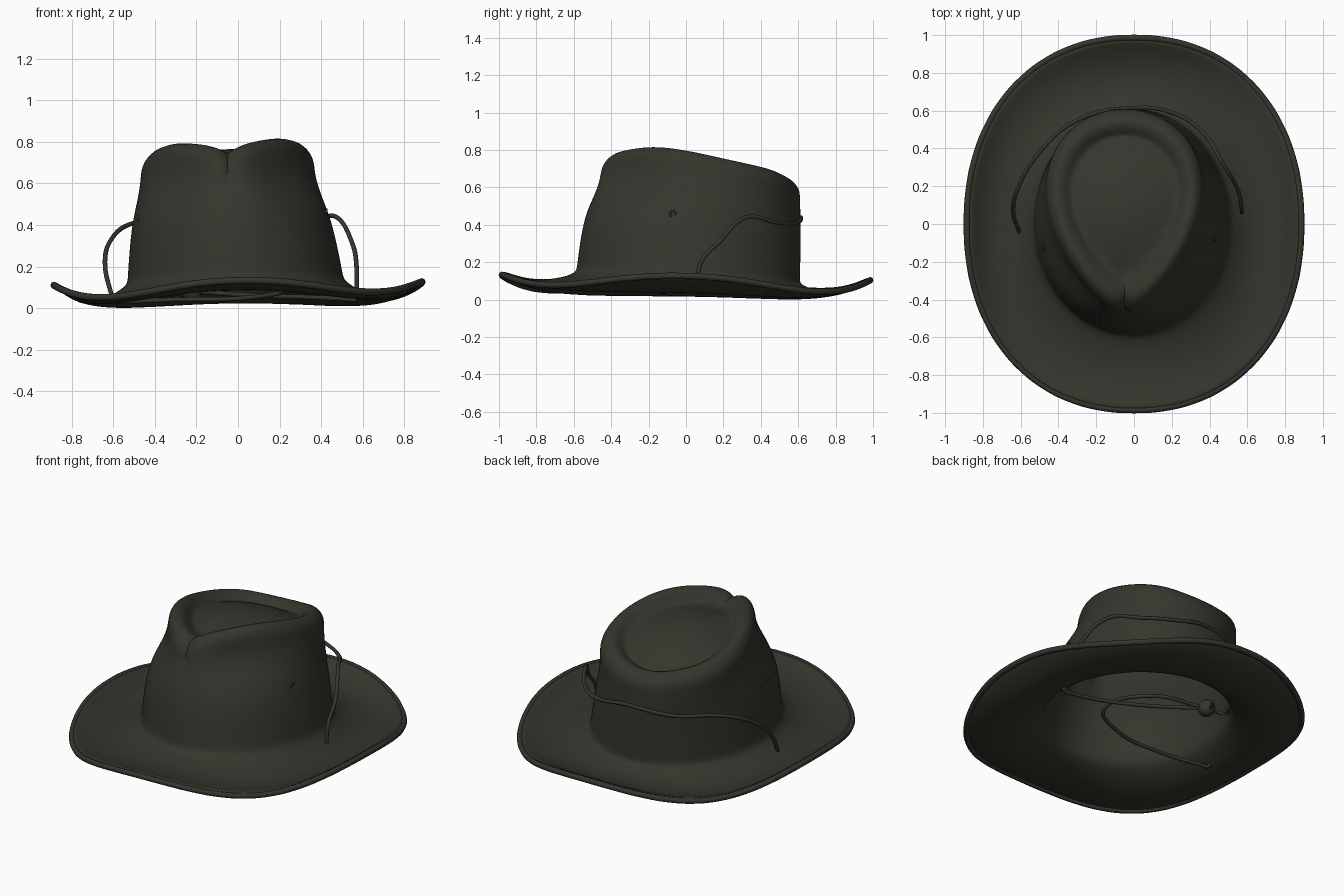
import bpy, bmesh, math
from math import sin, cos, pi, exp
from mathutils import Vector

if "Cube" in bpy.data.objects:
    bpy.data.objects.remove(bpy.data.objects["Cube"])

felt = bpy.data.materials.new("dark olive felt")
felt.use_nodes = True
felt.diffuse_color = (0.036, 0.035, 0.026, 1)
shader = felt.node_tree.nodes["Principled BSDF"]
shader.inputs["Base Color"].default_value = felt.diffuse_color
shader.inputs["Roughness"].default_value = 0.9

N = 72
ANGLES = [-pi + 2 * pi * i / N for i in range(N)]   # zero faces the front


def lerp(a, b, t):
    return a + (b - a) * t


def bump(x, centre, width):
    return exp(-((x - centre) / width) ** 2)


def ellipse(a, cx, cy, rx, ry):
    return Vector((cx + rx * sin(a), cy - ry * cos(a), 0))


def teardrop(a, k=1.0):
    # Outer shoulder of the crown top, pulled back at the pinched front tip
    x = 0.475 * sin(a) * abs(sin(a / 2)) ** 0.62
    y = -0.07 - 0.53 * cos(a) + 0.05 * bump(a, 0, 0.25)
    return Vector((-0.05 + k * x, 0.13 + k * y, 0))


def brim_outline(a):
    p = 2 / 2.17
    sx, sy = sin(a), -cos(a)
    return Vector((math.copysign(abs(sx) ** p, sx) * 0.885,
                   math.copysign(abs(sy) ** p, sy) * 0.985, 0))


def top_height(p):
    side = max(0, abs(p.x + 0.05) - 0.2)
    return 0.795 - 0.36 * (p.y + 0.13) ** 2 + 0.05 * p.x - 1.2 * side ** 2


def notch(a):
    return 0.07 * bump(a, 0, 0.33)


def base_height(a):
    return 0.095 + 0.03 * cos(a) + 0.01 * sin(a)


def brim_point(a, s):
    # Brim dips away from the crown, then turns up at its edge
    p = lerp(ellipse(a, -0.01, 0.01, 0.53, 0.595), brim_outline(a), s)
    mid = -0.055 + 0.06 * cos(a) ** 2 + 0.04 * cos(a) * abs(cos(a)) + 0.01 * sin(a)
    edge = 0.09 + 0.032 * cos(4 * a) + 0.014 * cos(a) + 0.008 * sin(a) + 0.008 * sin(2 * a)
    p.z = (1 - s) ** 2 * base_height(a) + 2 * s * (1 - s) * mid + s * s * edge
    return p


def wall_point(a, f, weight):
    # Wall tightens from an oval at the base to the teardrop shoulder
    oval = ellipse(a, lerp(-0.01, -0.05, f), lerp(0.01, 0.05, f),
                   lerp(0.505, 0.43, f), lerp(0.58, 0.55, f))
    p = lerp(oval, teardrop(a), weight)
    # Finger dents on both front sides
    dent = 0.03 * bump(abs(a), 0.9, 0.4) * bump(f, 0.72, 0.13)
    p -= Vector((sin(a), -cos(a), 0)) * dent
    z0 = base_height(a)
    p.z = z0 + f * (top_height(teardrop(a)) - notch(a) * f ** 3 - z0)
    return p


def crease_point(a, k, drop):
    # Inner rings relax from the teardrop to an oval dome
    p = lerp(ellipse(a, -0.05, 0.13, 0.4 * k, 0.53 * k), teardrop(a, k), min(1, k / 0.8) ** 2)
    p.z = top_height(p) - notch(a) * k ** 4 - drop
    return p


def finish(ob):
    ob.data.materials.append(felt)
    return ob


def smooth(ob):
    bpy.ops.object.select_all(action='DESELECT')
    ob.select_set(True)
    bpy.context.view_layer.objects.active = ob
    bpy.ops.object.shade_smooth_by_angle(angle=math.radians(60))


def cord(name, points, radius, closed=False):
    curve = bpy.data.curves.new(name, 'CURVE')
    curve.dimensions = '3D'
    curve.bevel_depth = radius
    curve.bevel_resolution = 2
    curve.resolution_u = 6
    curve.use_fill_caps = True
    spline = curve.splines.new('BEZIER')
    spline.bezier_points.add(len(points) - 1)
    for b, p in zip(spline.bezier_points, points):
        b.co = p
        b.handle_left_type = b.handle_right_type = 'AUTO'
    spline.use_cyclic_u = closed
    ob = bpy.data.objects.new(name, curve)
    bpy.context.collection.objects.link(ob)
    return finish(ob)


# Hat shell: brim rings, wall rings, then the dished top
rings = [[brim_point(a, s) for a in ANGLES] for s in (1, 0.9, 0.75, 0.55, 0.35, 0.18, 0.06)]
for f, w in ((0.03, 0), (0.1, 0), (0.3, 0.02), (0.48, 0.1), (0.6, 0.28), (0.7, 0.5), (0.8, 0.75),
             (0.88, 0.92), (0.94, 1)):
    rings.append([wall_point(a, f, w) for a in ANGLES])
for k, drop in ((0.975, 0.016), (0.93, 0.002), (0.88, 0.004), (0.81, 0.035), (0.74, 0.068),
                (0.66, 0.075), (0.5, 0.06), (0.33, 0.045), (0.18, 0.036), (0.05, 0.034)):
    rings.append([crease_point(a, k, drop) for a in ANGLES])

bm = bmesh.new()
loops = [[bm.verts.new(p) for p in ring] for ring in rings]
for lower, upper in zip(loops, loops[1:]):
    for i in range(N):
        j = (i + 1) % N
        bm.faces.new((lower[i], lower[j], upper[j], upper[i]))
bm.faces.new(loops[-1])
bmesh.ops.recalc_face_normals(bm, faces=bm.faces)
mesh = bpy.data.meshes.new("hat_shell")
bm.to_mesh(mesh)
bm.free()
hat = finish(bpy.data.objects.new("hat_shell", mesh))
bpy.context.collection.objects.link(hat)
smooth(hat)
solid = hat.modifiers.new("thickness", 'SOLIDIFY')
solid.thickness = 0.024
solid.offset = -0.6
sub = hat.modifiers.new("soften", 'SUBSURF')
sub.levels = sub.render_levels = 1

# Rolled edge of the brim
cord("brim_edge", [brim_point(a, 1) - Vector((0, 0, 0.004)) for a in ANGLES[::2]], 0.017, True)

# Chin cord around the back of the crown, through the brim
cord("crown_cord", [(0.57, 0.06, 0.04), (0.57, 0.08, 0.2), (0.55, 0.18, 0.31), (0.47, 0.32, 0.44),
                    (0.36, 0.49, 0.41), (0.2, 0.59, 0.41), (0, 0.615, 0.44), (-0.3, 0.55, 0.42),
                    (-0.5, 0.38, 0.41), (-0.61, 0.2, 0.33), (-0.64, 0.08, 0.22),
                    (-0.6, -0.06, 0.03)], 0.011)

# Loose cords below the opening, gathered at a bead
bead_at = Vector((-0.22, 0.38, 0.08))
cord("left_lower_cord", [(0.57, 0.06, 0.04), (0.4, 0.08, 0.05), (0.1, 0.2, 0.06), bead_at], 0.011)
cord("right_lower_cord", [(-0.6, -0.06, 0.03), (-0.3, -0.12, 0.04), (0.05, -0.1, 0.05),
                          (0.22, 0.0, 0.08), (0.1, 0.25, 0.1), bead_at], 0.011)
for i, dx in enumerate((-0.06, 0.05)):
    cord("cord_tail_%d" % (i + 1), [bead_at, bead_at + Vector((dx - 0.04, 0.05, -0.02)),
                                    bead_at + Vector((dx, 0.12, -0.03))], 0.009)
bpy.ops.mesh.primitive_uv_sphere_add(segments=20, ring_count=12, radius=0.05, location=bead_at)
bead = finish(bpy.context.object)
bead.name = "cord_bead"
smooth(bead)

# Vent eyelets on the sides of the crown
for name, x, y, z in (("left_eyelet", 0.425, -0.07, 0.46), ("right_eyelet", -0.48, -0.12, 0.43)):
    bpy.ops.mesh.primitive_torus_add(major_radius=0.014, minor_radius=0.006, major_segments=16,
                                     minor_segments=8, location=(x, y, z), rotation=(0, pi / 2, 0))
    eyelet = finish(bpy.context.object)
    eyelet.name = name
    smooth(eyelet)
